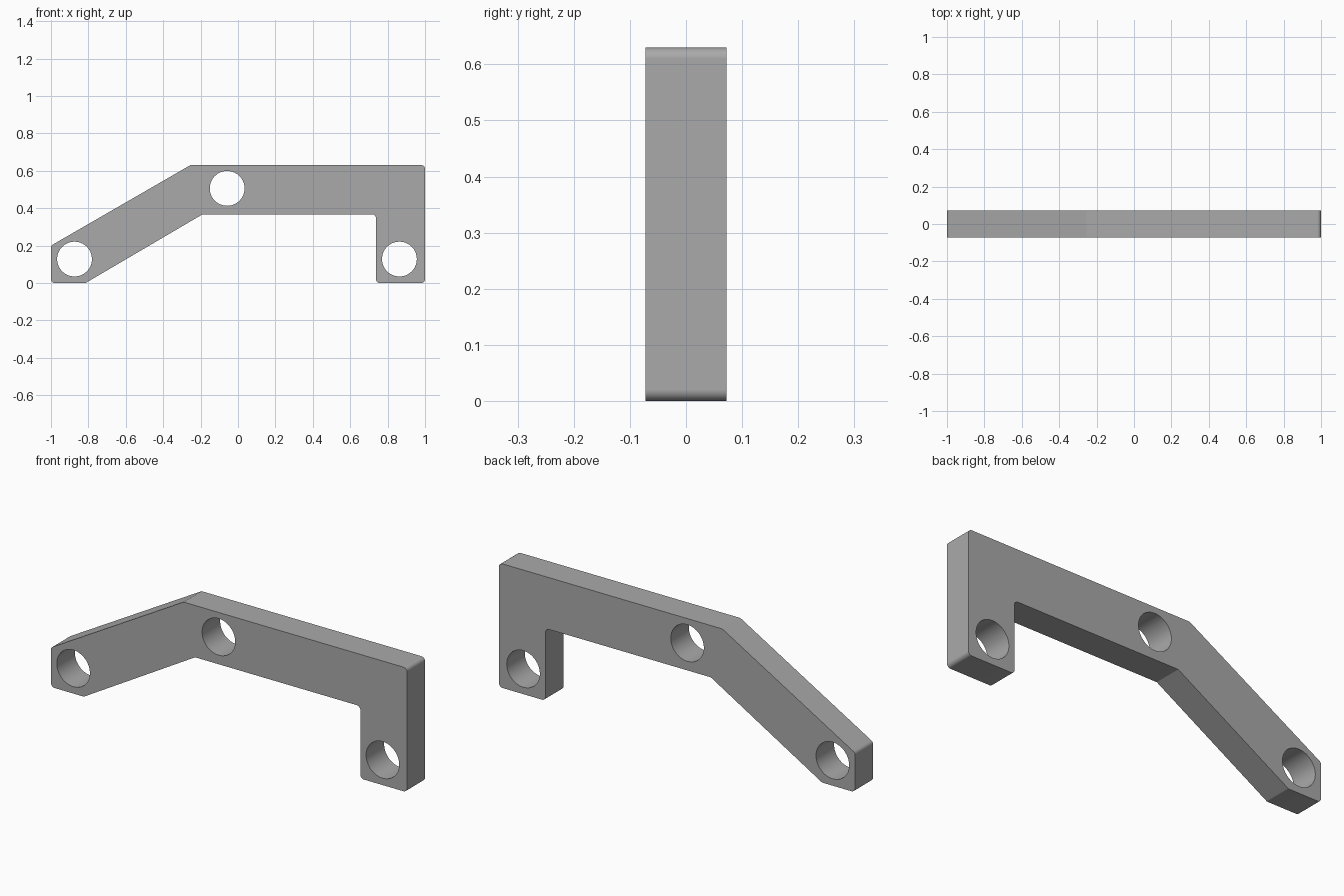
import bpy, bmesh, math
from mathutils import Vector

if "Cube" in bpy.data.objects:
    bpy.data.objects.remove(bpy.data.objects["Cube"])

HALF_DEPTH = 0.0725
HOLE_RADIUS = 0.093
STEPS = 6

grey = bpy.data.materials.new("plain grey")
grey.use_nodes = True
colour = (0.4, 0.4, 0.4, 1)
grey.diffuse_color = colour
grey.node_tree.nodes["Principled BSDF"].inputs["Base Color"].default_value = colour


def rounded(corners):
    """Replace each (x, z, radius) corner by a tangent arc."""
    points = []
    for i, (x, z, r) in enumerate(corners):
        p = Vector((x, z))
        if r == 0:
            points.append(p)
            continue
        a = (Vector(corners[i - 1][:2]) - p).normalized()
        b = (Vector(corners[(i + 1) % len(corners)][:2]) - p).normalized()
        half = a.angle(b) / 2
        centre = p + (a + b).normalized() * r / math.sin(half)
        start = p + a * r / math.tan(half) - centre
        end = p + b * r / math.tan(half) - centre
        sweep = math.pi - 2 * half
        for k in range(STEPS + 1):
            t = k / STEPS
            points.append(centre + (start * math.sin((1 - t) * sweep)
                                    + end * math.sin(t * sweep)) / math.sin(sweep))
    return points


# Bent bracket outline, extruded through its depth
outline = rounded([
    (-1, 0, 0.02), (-0.815, 0, 0.02), (-0.19, 0.367, 0), (0.738, 0.367, 0.02),
    (0.738, 0, 0.02), (1, 0, 0.02), (1, 0.63, 0.02), (-0.255, 0.63, 0),
    (-1, 0.2, 0.02),
])
bm = bmesh.new()
face = bm.faces.new([bm.verts.new((p.x, -HALF_DEPTH, p.y)) for p in outline])
extruded = bmesh.ops.extrude_face_region(bm, geom=[face])["geom"]
bmesh.ops.translate(bm, vec=(0, 2 * HALF_DEPTH, 0),
                    verts=[v for v in extruded if isinstance(v, bmesh.types.BMVert)])
bmesh.ops.recalc_face_normals(bm, faces=bm.faces)
mesh = bpy.data.meshes.new("bracket")
bm.to_mesh(mesh)
bm.free()
mesh.materials.append(grey)
bracket = bpy.data.objects.new("bracket", mesh)
bpy.context.collection.objects.link(bracket)

# Three through holes
cutters = []
for x, z in [(-0.874, 0.128), (-0.058, 0.506), (0.863, 0.128)]:
    bpy.ops.mesh.primitive_cylinder_add(vertices=64, radius=HOLE_RADIUS, depth=0.4,
                                        location=(x, 0, z), rotation=(math.pi / 2, 0, 0))
    cutter = bpy.context.object
    cutter.name = "hole_cutter"
    cutter.hide_render = True
    cutter.data.materials.append(grey)
    cutters.append(cutter)
    cut = bracket.modifiers.new("hole", "BOOLEAN")
    cut.operation = "DIFFERENCE"
    cut.solver = "EXACT"
    cut.object = cutter

bpy.ops.object.select_all(action="DESELECT")
bracket.select_set(True)
bpy.context.view_layer.objects.active = bracket
for name in [m.name for m in bracket.modifiers]:
    bpy.ops.object.modifier_apply(modifier=name)
for cutter in cutters:
    bpy.data.objects.remove(cutter)

# Smooth arcs and bores, crisp bends and rims
bpy.ops.object.shade_smooth_by_angle(angle=math.radians(25))
weighted = bracket.modifiers.new("weighted normals", "WEIGHTED_NORMAL")
weighted.keep_sharp = True
